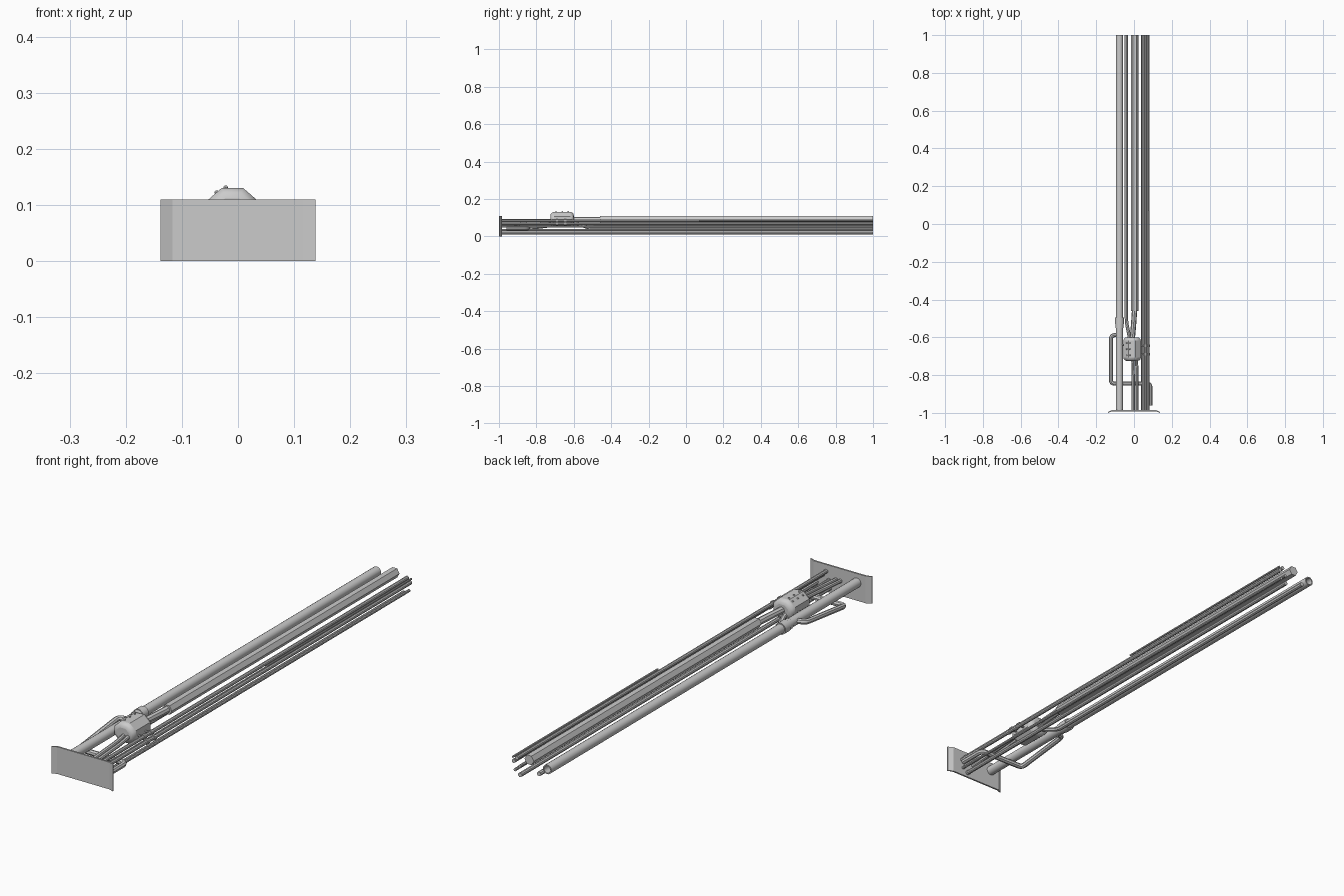
import bpy, bmesh, math
from mathutils import Vector

if "Cube" in bpy.data.objects:
    bpy.data.objects.remove(bpy.data.objects["Cube"])


def finish(ob, angle=35):
    bpy.ops.object.select_all(action='DESELECT')
    bpy.context.view_layer.objects.active = ob
    ob.select_set(True)
    bpy.ops.object.shade_smooth_by_angle(angle=math.radians(angle))
    return ob


def rod(name, x, z, r, y0, y1, sides=12, turn=0.0, ry=1.0, hollow=False):
    """Straight bar along y; hollow bars get an inset bore at the back end."""
    bm = bmesh.new()

    def ring(rad, y):
        out = []
        for i in range(sides):
            a = 2 * math.pi * i / sides + turn
            out.append(bm.verts.new((x + rad * math.cos(a), y, z + ry * rad * math.sin(a))))
        return out
    rings = [ring(r, y0), ring(r, y1)]
    if hollow:
        rings += [ring(r * 0.75, y1), ring(r * 0.75, y1 - 0.15)]
    for a, b in zip(rings, rings[1:]):
        for i in range(sides):
            j = (i + 1) % sides
            bm.faces.new((a[i], a[j], b[j], b[i]))
    bm.faces.new(rings[0])
    bm.faces.new(rings[-1])
    bmesh.ops.recalc_face_normals(bm, faces=bm.faces)
    me = bpy.data.meshes.new(name)
    bm.to_mesh(me)
    bm.free()
    ob = bpy.data.objects.new(name, me)
    bpy.context.collection.objects.link(ob)
    return finish(ob)


def tube(name, pts, r, bend=0.02):
    """Bent pipe through points with rounded corners."""
    pts = [Vector(p) for p in pts]
    path = [pts[0]]
    for a, b, c in zip(pts, pts[1:], pts[2:]):
        p = b + (a - b).normalized() * bend
        q = b + (c - b).normalized() * bend
        for k in range(5):
            t = k / 4
            path.append(p * (1 - t) ** 2 + b * 2 * t * (1 - t) + q * t * t)
    path.append(pts[-1])
    cu = bpy.data.curves.new(name, 'CURVE')
    cu.dimensions = '3D'
    cu.bevel_depth = r
    cu.bevel_resolution = 2
    cu.use_fill_caps = True
    sp = cu.splines.new('POLY')
    sp.points.add(len(path) - 1)
    for s, p in zip(sp.points, path):
        s.co = (*p, 1)
    ob = bpy.data.objects.new(name, cu)
    bpy.context.collection.objects.link(ob)
    bpy.ops.object.select_all(action='DESELECT')
    ob.select_set(True)
    bpy.context.view_layer.objects.active = ob
    bpy.ops.object.convert(target='MESH')
    return finish(bpy.context.object)


# End plate: thin sheet with both side edges bent forward
outline = [(-0.138, -1.0), (-0.117, -0.992), (0.117, -0.992), (0.138, -1.0),
           (0.138, -0.996), (0.117, -0.985), (-0.117, -0.985), (-0.138, -0.996)]
bm = bmesh.new()
low = [bm.verts.new((x, y, 0)) for x, y in outline]
high = [bm.verts.new((x, y, 0.11)) for x, y in outline]
for i in range(8):
    j = (i + 1) % 8
    bm.faces.new((low[i], low[j], high[j], high[i]))
for i, j, k, l in ((0, 1, 6, 7), (1, 2, 5, 6), (2, 3, 4, 5)):
    for v in (low, high):
        bm.faces.new((v[i], v[j], v[k], v[l]))
bmesh.ops.recalc_face_normals(bm, faces=bm.faces)
me = bpy.data.meshes.new("end_plate")
bm.to_mesh(me)
bm.free()
bpy.context.collection.objects.link(bpy.data.objects.new("end_plate", me))

# Large hollow pipe with coupling collar
rod("main_pipe", -0.077, 0.073, 0.019, -0.99, 1.0, 16, hollow=True)
rod("coupling_collar", -0.077, 0.073, 0.024, -0.53, -0.495, 16)
rod("coupling_lip", -0.077, 0.073, 0.0215, -0.55, -0.53, 16)

# Hexagonal duct and its round neck
rod("hex_duct", 0.004, 0.09, 0.021, -0.46, 1.0, 6)
tube("duct_neck", [(0.004, -0.44, 0.09), (-0.002, -0.53, 0.09), (-0.01, -0.62, 0.09)], 0.014)

# Octagonal canister with rounded ends
can = rod("canister", -0.01, 0.09, 0.05, -0.725, -0.6, 8, math.pi / 8, 0.87)
bv = can.modifiers.new("soft_ends", 'BEVEL')
bv.width = 0.018
bv.segments = 3
bv.limit_method = 'ANGLE'
bv.angle_limit = math.radians(60)
for x in (-0.038, -0.022):
    for y in (-0.695, -0.662, -0.63):
        bpy.ops.mesh.primitive_uv_sphere_add(segments=8, ring_count=6, radius=0.004,
                                             location=(x, y, 0.131 if x > -0.03 else 0.122))
        bpy.context.object.name = "canister_bolt"

# Outlet pipes from the canister to the end plate
for x in (-0.004, 0.016):
    tube("outlet_pipe", [(x - 0.004, -0.70, 0.085), (x, -0.78, 0.075), (x, -0.99, 0.06)], 0.008)

# Thin inlet pipe bending into the canister
tube("inlet_pipe", [(-0.04, 1.0, 0.045), (-0.04, -0.52, 0.045), (-0.024, -0.60, 0.075),
                    (-0.02, -0.64, 0.08)], 0.009)

# Side rods running the full length
for x, z, r in ((0.045, 0.018, 0.009), (0.047, 0.052, 0.006),
                (0.06, 0.083, 0.008), (0.074, 0.067, 0.008), (0.068, 0.033, 0.006)):
    rod("side_rod", x, z, r, -0.99, 1.0, 10)
rod("short_side_rod", 0.078, 0.083, 0.004, 0.07, 1.0, 8)

# Bypass loop leaving the main pipe and crossing under to a stub
tube("bypass_loop", [(-0.077, -0.585, 0.073), (-0.122, -0.59, 0.075), (-0.122, -0.845, 0.045),
                     (0.087, -0.845, 0.042), (0.087, -0.96, 0.042)], 0.011)

# Brackets joining the canister to the side rods
for y in (-0.645, -0.69):
    tube("bracket_bar", [(0.02, y, 0.085), (0.055, y, 0.08), (0.082, y, 0.07)], 0.004, 0.01)
    rod("rod_clamp", 0.074, 0.067, 0.011, y - 0.006, y + 0.006, 10)
    rod("rod_clamp", 0.06, 0.083, 0.011, y - 0.006, y + 0.006, 10)
tube("pipe_strut", [(-0.085, -0.64, 0.075), (-0.04, -0.64, 0.085)], 0.005)
